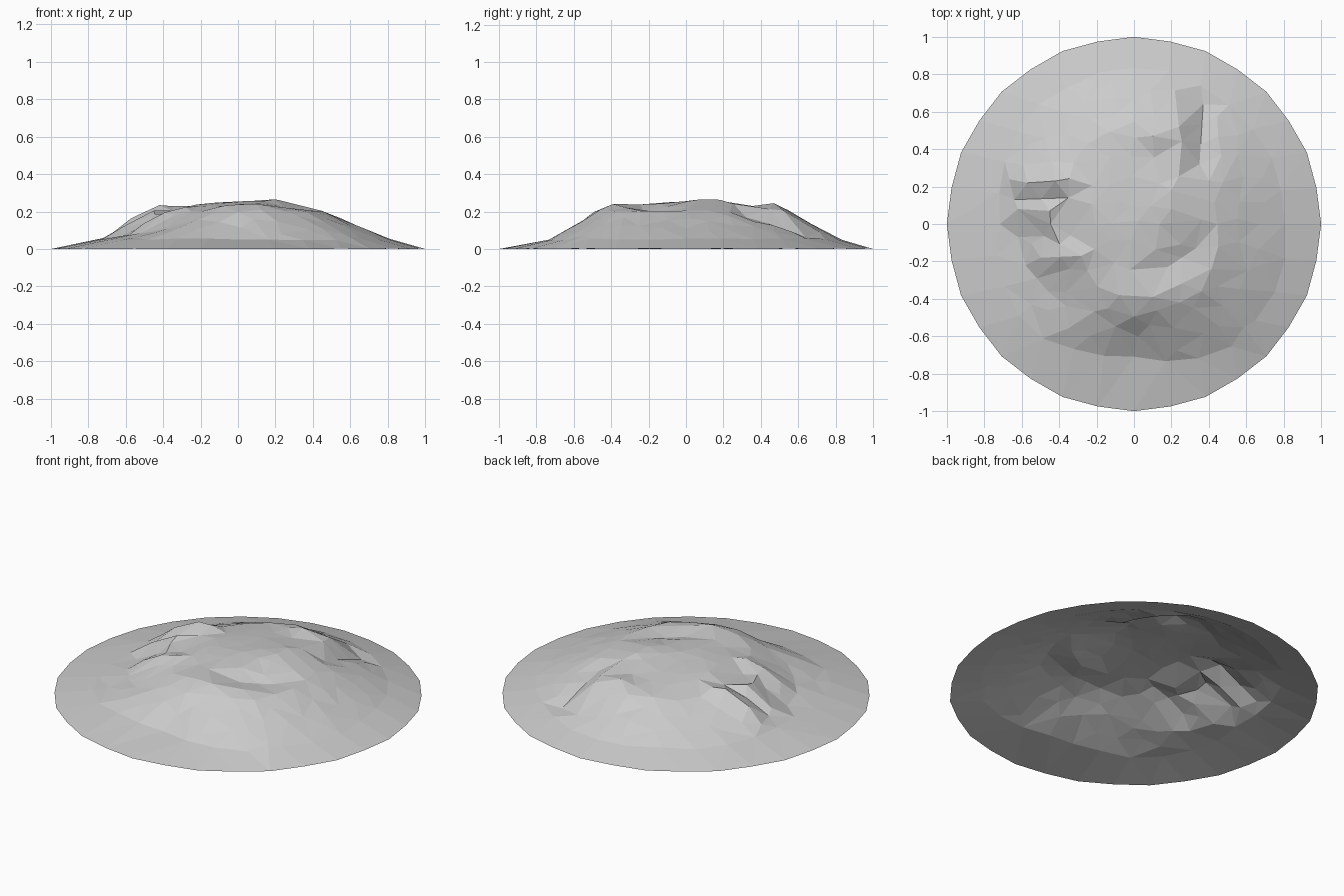
import bpy, math, random
from mathutils import Vector
from mathutils.geometry import delaunay_2d_cdt, intersect_point_line

default_cube = bpy.data.objects.get("Cube")
if default_cube:
    bpy.data.objects.remove(default_cube, do_unlink=True)

random.seed(4)
TOP, CROWN, FOOT = 0.2, 0.05, 0.05

# Radius of the plateau edge and of the foot, every 45 degrees from +x
plateau_radii = [0.45, 0.48, 0.55, 0.46, 0.45, 0.36, 0.49, 0.51]
foot_radii = [0.82, 0.83, 0.83, 0.82, 0.73, 0.79, 0.71, 0.85]

# Ridges and gullies: start, end, half width, height change
features = [
    ((-0.57, 0.22), (-0.42, 0.23), 0.13, 0.042),   # upper west ridge
    ((-0.64, 0.13), (-0.35, 0.14), 0.08, -0.02),   # upper west gully
    ((-0.62, 0.08), (-0.45, 0.07), 0.08, 0.01),    # lower west ridge
    ((-0.62, -0.07), (-0.34, -0.06), 0.12, -0.028),  # lower west gully
    ((-0.5, -0.18), (-0.28, -0.17), 0.08, 0.012),  # south-west ridge
    ((-0.58, -0.22), (-0.46, -0.36), 0.22, -0.032),  # south-west hollow
    ((0.1, 0.47), (0.24, 0.52), 0.14, 0.032),      # north shoulder
    ((0.35, 0.32), (0.37, 0.64), 0.1, -0.03),      # north gully
    ((0.2, 0.08), (0.2, 0.18), 0.2, 0.026),        # summit
    ((0.33, -0.13), (0.18, -0.23), 0.11, -0.026),  # east hollow
    ((-0.08, -0.38), (0.1, -0.39), 0.1, 0.02),     # front ridge
    ((0.02, -0.6), (0.08, -0.54), 0.1, -0.012),    # front notch
]


def around(radii, angle):
    """Blend a list of radii around the circle."""
    step = (angle / math.tau % 1) * len(radii)
    i = int(step) % len(radii)
    return radii[i] + (radii[(i + 1) % len(radii)] - radii[i]) * (step - int(step))


def height(p):
    """Mound profile with the ridges and gullies added."""
    angle, r = math.atan2(p.y, p.x), p.length
    edge, foot = around(plateau_radii, angle), around(foot_radii, angle)
    if r < edge:
        z = TOP + CROWN * (1 - (r / edge) ** 2)
    elif r < foot:
        z = FOOT + (TOP - FOOT) * (foot - r) / (foot - edge)
    else:
        return FOOT * max(0, 1 - r) / (1 - foot)
    for start, end, width, change in features:
        a, b = Vector(start), Vector(end)
        t = min(1, max(0, intersect_point_line(p, a, b)[1]))
        z += change * max(0, 1 - (p - a.lerp(b, t)).length / width)
    return max(z, FOOT * 0.8)


def polar(radius, angle):
    return Vector((radius * math.cos(angle), radius * math.sin(angle)))


points = []


def add_point(p, gap):
    if all((p - q).length > gap for q in points):
        points.append(p)


# Rim on the ground, rounded from a sixteen-sided outline
RIM = 32
for i in range(RIM):
    points.append(polar(0.994 if i % 2 else 1, math.tau * i / RIM))

# Crease points along the feature lines
for start, end, width, change in features:
    a, b = Vector(start), Vector(end)
    count = max(1, round((b - a).length / 0.12))
    for i in range(count + 1):
        add_point(a.lerp(b, i / count), 0.05)

# Uneven foot ring and plateau edge
for radii, count in ((foot_radii, 28), (plateau_radii, 24)):
    for i in range(count):
        angle = math.tau * i / count
        add_point(polar(around(radii, angle) + random.uniform(-0.02, 0.01), angle), 0.06)

# Scattered points filling the mound
SPACING = 0.115
for i in range(-8, 9):
    for j in range(-8, 9):
        p = Vector((i, j)) * SPACING
        p += Vector((random.uniform(-1, 1), random.uniform(-1, 1))) * 0.03
        if p.length < around(foot_radii, math.atan2(p.y, p.x)) - 0.04:
            add_point(p, 0.07)

flat_verts, _, faces, *_ = delaunay_2d_cdt(points, [], [], 0, 1e-5)

# Rough up the rock slightly, leaving the rim on the ground
verts = []
for p in flat_verts:
    rough = random.uniform(-0.004, 0.004) if p.length < 0.7 else 0
    verts.append((p.x, p.y, height(p) + rough))

# Keep every facet facing up
upward = []
for a, b, c in faces:
    u, v = flat_verts[b] - flat_verts[a], flat_verts[c] - flat_verts[a]
    upward.append((a, b, c) if u.x * v.y > u.y * v.x else (a, c, b))

mesh = bpy.data.meshes.new("rocky_mound")
mesh.from_pydata(verts, [], upward)
mesh.update()
mound = bpy.data.objects.new("rocky_mound", mesh)
bpy.context.collection.objects.link(mound)

# Plain grey stone
stone = bpy.data.materials.new("grey_stone")
stone.use_nodes = True
grey = (0.6, 0.6, 0.6, 1)
stone.diffuse_color = grey
shader = next(n for n in stone.node_tree.nodes if n.type == "BSDF_PRINCIPLED")
shader.inputs["Base Color"].default_value = grey
mesh.materials.append(stone)
